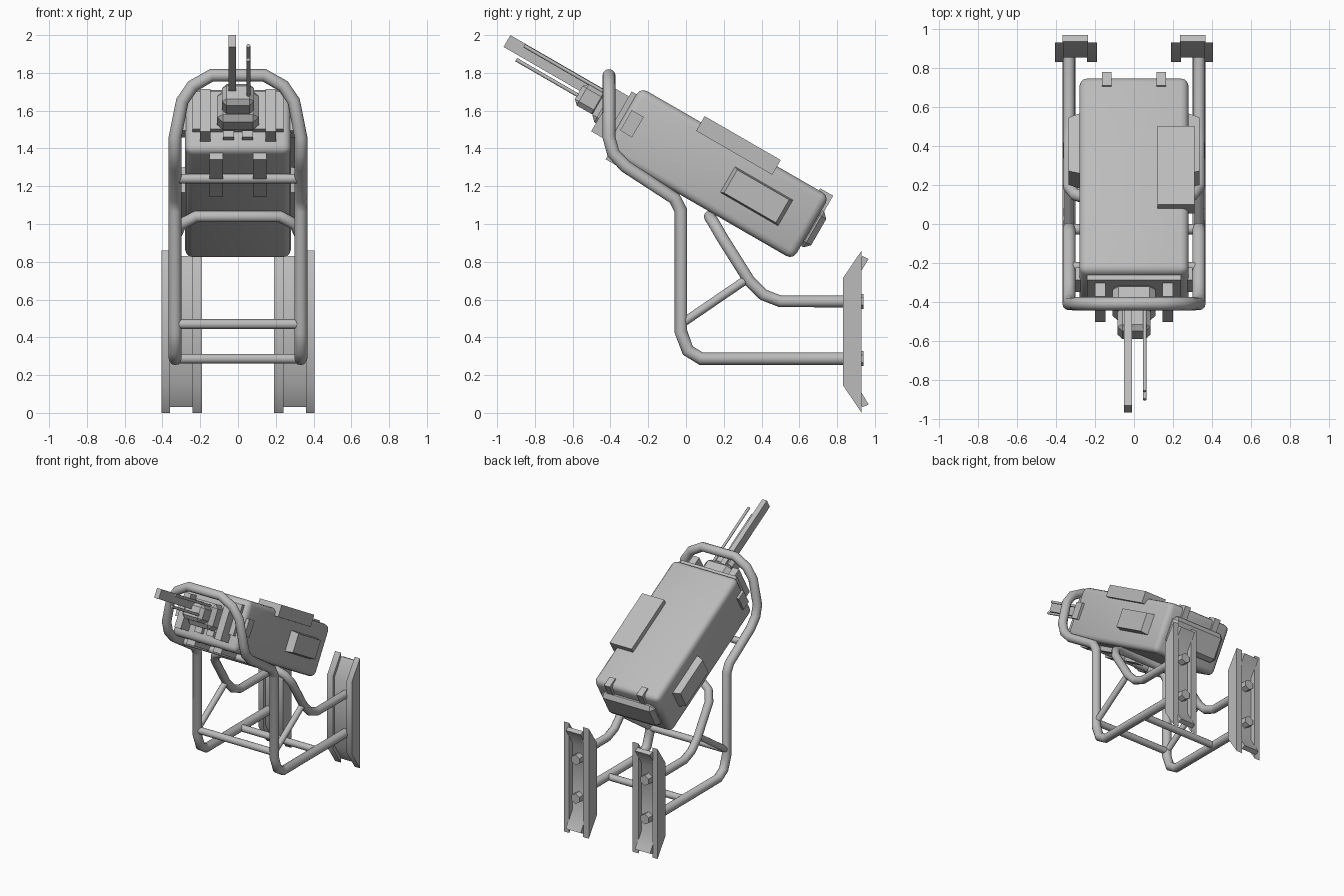
import bpy, bmesh, math
from mathutils import Matrix, Vector

if "Cube" in bpy.data.objects:
    bpy.data.objects.remove(bpy.data.objects["Cube"])

mat = bpy.data.materials.new("plain grey")
mat.use_nodes = True
GREY = (0.5, 0.5, 0.5, 1)
mat.diffuse_color = GREY
mat.node_tree.nodes["Principled BSDF"].inputs["Base Color"].default_value = GREY

TILT = Matrix.Rotation(math.radians(-30), 4, "X")   # slope of the pack
SIDES = (("left", 1), ("right", -1))


def finish(ob, angle=35):
    bpy.ops.object.select_all(action="DESELECT")
    ob.select_set(True)
    bpy.context.view_layer.objects.active = ob
    if ob.type == "CURVE":
        bpy.ops.object.convert(target="MESH")
    ob.data.materials.clear()
    ob.data.materials.append(mat)
    bpy.ops.object.shade_smooth_by_angle(angle=math.radians(angle))
    return ob


def add_mesh(name, bm, matrix=Matrix()):
    bmesh.ops.recalc_face_normals(bm, faces=bm.faces)
    me = bpy.data.meshes.new(name)
    bm.to_mesh(me)
    bm.free()
    me.transform(matrix)
    ob = bpy.data.objects.new(name, me)
    bpy.context.collection.objects.link(ob)
    return ob


def box(name, x, y, z, bevel=0, segments=3, taper=None, matrix=TILT):
    """Box between limits; taper = (axis, sign, scale) shrinks one end."""
    bm = bmesh.new()
    bmesh.ops.create_cube(bm, size=1)
    if taper:
        axis, sign, scale = taper
        for v in bm.verts:
            if v.co[axis] * sign > 0:
                for k in range(3):
                    if k != axis:
                        v.co[k] *= scale
    size = [b - a for a, b in (x, y, z)]
    centre = [(a + b) / 2 for a, b in (x, y, z)]
    bmesh.ops.scale(bm, vec=size, verts=bm.verts)
    bmesh.ops.translate(bm, vec=centre, verts=bm.verts)
    if bevel:
        bmesh.ops.bevel(bm, geom=bm.edges[:], offset=bevel, segments=segments,
                        profile=0.5, affect="EDGES")
    return finish(add_mesh(name, bm, matrix))


def prism(name, outline, x0, x1):
    """Side outline in (y, z) pushed across x."""
    bm = bmesh.new()
    face = bm.faces.new([bm.verts.new((x0, y, z)) for y, z in outline])
    new = bmesh.ops.extrude_face_region(bm, geom=[face])["geom"]
    bmesh.ops.translate(bm, vec=(x1 - x0, 0, 0),
                        verts=[g for g in new if isinstance(g, bmesh.types.BMVert)])
    return finish(add_mesh(name, bm))


def tube(name, points, radius):
    cu = bpy.data.curves.new(name, "CURVE")
    cu.dimensions = "3D"
    cu.bevel_depth = radius
    cu.bevel_resolution = 4
    cu.use_fill_caps = True
    sp = cu.splines.new("POLY")
    sp.points.add(len(points) - 1)
    for p, co in zip(sp.points, points):
        p.co = (*co, 1)
    ob = bpy.data.objects.new(name, cu)
    bpy.context.collection.objects.link(ob)
    return finish(ob, 50)


def loop(half):
    """Complete a half path by mirroring it over x."""
    return half + [(-x, y, z) for x, y, z in reversed(half)]


# Main pack and its lids
box("pack_body", (-.28, .28), (-1.07, .085), (.985, 1.372), bevel=.04)
box("top_box", (.12, .31), (-.70, -.235), (1.32, 1.41))
box("rear_hatch", (-.23, .23), (.06, .13), (1.07, 1.29), bevel=.03, segments=1)
box("front_panel", (-.24, .24), (-1.10, -1.05), (1.10, 1.33))

# Fittings repeated on both sides
for side, s in SIDES:
    def span(a, b):
        return tuple(sorted((s * a, s * b)))
    box(side + "_side_pouch", span(.27, .335), (-.43, -.07), (1.10, 1.26), taper=(0, s, .88))
    box(side + "_side_bracket", span(.26, .30), (-1.05, -.977), (1.12, 1.245))
    box(side + "_hatch_hinge", span(.115, .165), (.02, .10), (1.28, 1.385))
    box(side + "_front_prong", span(.145, .20), (-1.18, -1.06), (1.04, 1.30))
    box(side + "_front_lug", span(.02, .08), (-1.10, -1.06), (1.05, 1.09))
    box(side + "_under_clip", span(.08, .15), (-1.04, -.64), (.95, .99))

# Front mount with blade and rods
box("mount_base", (-.11, .11), (-1.22, -1.08), (1.09, 1.28), bevel=.03, segments=1)
box("mount_head", (-.085, .085), (-1.34, -1.2), (1.12, 1.25), bevel=.025, segments=1)
box("blade", (-.05, -.01), (-1.805, -1.2), (1.195, 1.267))
for name, z in (("lower_rod", 1.17), ("upper_rod", 1.255)):
    tube(name, [TILT @ Vector((.055, y, z)) for y in (-1.714, -1.2)], .01)

# Tubular frame
X = .333
tube("main_frame", loop([
    (X, .86, .287), (X, .08, .287), (X, .01, .33), (X, -.027, .43), (X, -.027, 1.07),
    (X, -.06, 1.135), (X, -.32, 1.305), (X, -.385, 1.375), (X, -.408, 1.46),
    (.295, -.408, 1.65), (.24, -.408, 1.73), (.14, -.408, 1.787)]), .034)
tube("upper_frame", loop([
    (X, .86, .59), (X, .5, .59), (X, .41, .625), (X, .335, .70),
    (X, .19, .93), (.30, .15, 1.0), (.22, .125, 1.04)]), .031)
for side, s in SIDES:
    tube(side + "_brace", [(s * X, -.027, .47), (s * X, .31, .70)], .023)
for name, y, z in (("middle_crossbar", -.027, .47), ("lower_crossbar", .5, .287),
                   ("pack_crossbar", -.22, 1.24)):
    tube(name, [(-X, y, z), (X, y, z)], .026)


# Rear feet: two side rails, a recessed web with flared ends, two bolts
def upright(half):
    """Mirror the upper half of an outline about the foot's mid height."""
    return half + [(y, .86 - z) for y, z in reversed(half)]


rail = upright([(.93, .86), (.83, .712)])
front = [(.935, .83), (.852, .70)]
back = [(.967, .815), (.89, .69)]
web = upright(front)
web += [(y, .86 - z) for y, z in back] + list(reversed(back))
for side, s in SIDES:
    prism(side + "_foot_inner_rail", rail, s * .19, s * .24)
    prism(side + "_foot_outer_rail", rail, s * .36, s * .405)
    prism(side + "_foot_web", web, s * .235, s * .365)
    for level, z in (("lower", .287), ("upper", .59)):
        bm = bmesh.new()
        bmesh.ops.create_cone(bm, cap_ends=True, segments=6, radius1=.04, radius2=.04, depth=.08)
        place = Matrix.Translation((s * .30, .90, z)) @ Matrix.Rotation(math.pi / 2, 4, "X")
        finish(add_mesh(f"{side}_{level}_foot_bolt", bm, place))
